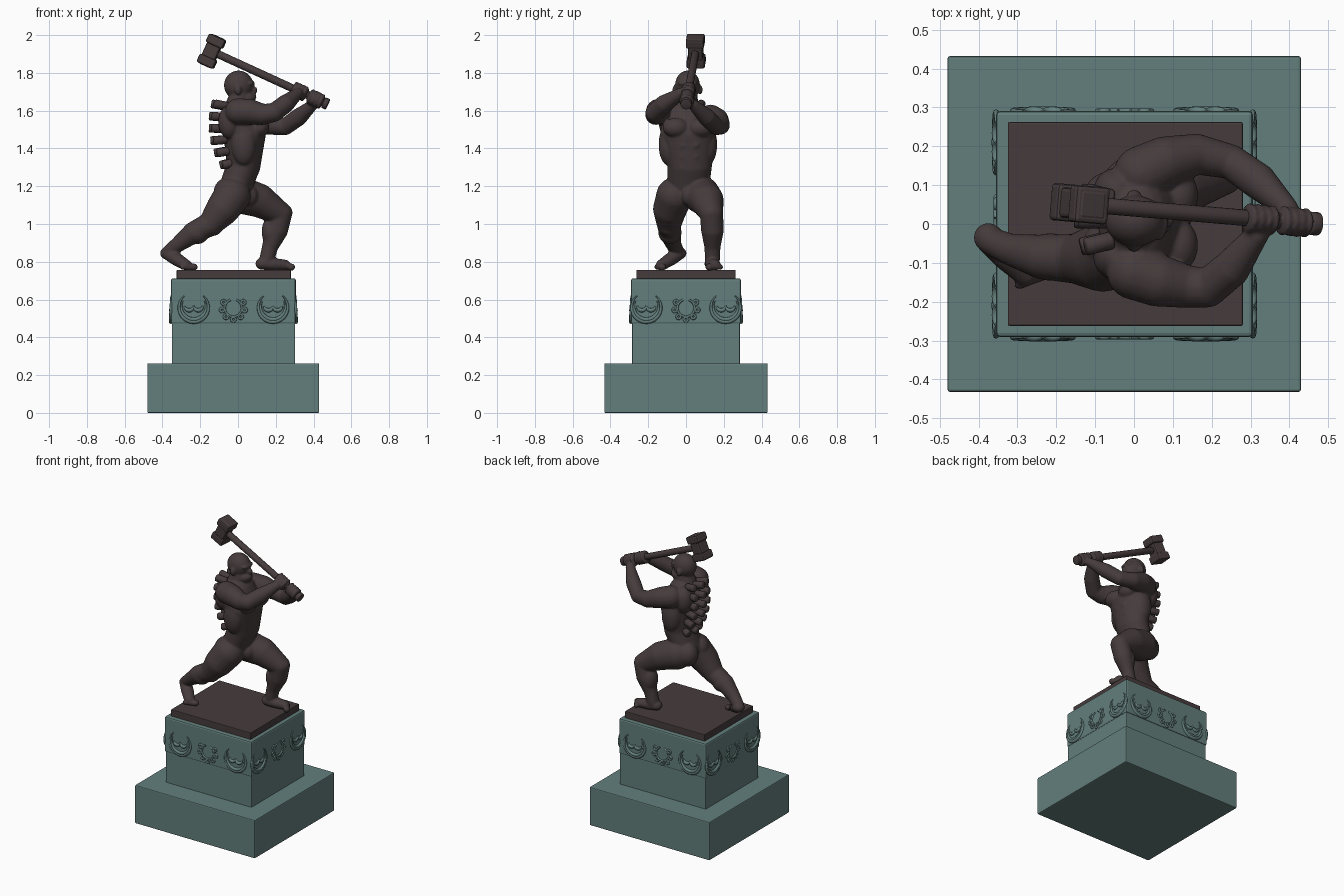
import bpy, bmesh, math
from mathutils import Vector, Matrix

cube = bpy.data.objects.get("Cube")
if cube:
    bpy.data.objects.remove(cube)


def material(name, rgb):
    m = bpy.data.materials.new(name)
    m.use_nodes = True
    m.diffuse_color = (*rgb, 1)
    m.node_tree.nodes["Principled BSDF"].inputs["Base Color"].default_value = (*rgb, 1)
    return m


STONE = material("green stone", (0.125, 0.212, 0.202))
BRONZE = material("dark bronze", (0.061, 0.044, 0.045))


def make(name, bm, mat, bevel=0.0, smooth=False):
    mesh = bpy.data.meshes.new(name)
    bm.to_mesh(mesh)
    bm.free()
    ob = bpy.data.objects.new(name, mesh)
    bpy.context.collection.objects.link(ob)
    mesh.materials.append(mat)
    for p in mesh.polygons:
        p.use_smooth = smooth
    if bevel:
        b = ob.modifiers.new("bevel", 'BEVEL')
        b.width, b.segments = bevel, 2
    return ob


def block(name, x, y, z, mat, bevel):
    """Box from (min, max) ranges; y is a half width."""
    bm = bmesh.new()
    size = Matrix.Diagonal((x[1] - x[0], 2 * y, z[1] - z[0], 1))
    mid = Matrix.Translation((sum(x) / 2, 0, sum(z) / 2))
    bmesh.ops.create_cube(bm, size=1, matrix=mid @ size)
    return make(name, bm, mat, bevel)


# Stepped pedestal
block("base_step", (-0.48, 0.43), 0.432, (0, 0.262), STONE, 0.006)
block("pedestal_shaft", (-0.35, 0.302), 0.286, (0.25, 0.48), STONE, 0.005)
block("pedestal_frieze", (-0.355, 0.306), 0.291, (0.47, 0.712), STONE, 0.01)
block("bronze_plate", (-0.325, 0.28), 0.262, (0.70, 0.757), BRONZE, 0.004)

# Carved frieze: crescents with a leaf, and a wreath between them, on four sides
relief = bpy.data.curves.new("frieze_relief", 'CURVE')
relief.dimensions = '3D'
relief.bevel_depth, relief.bevel_resolution = 0.009, 2
relief.use_fill_caps = True
relief.materials.append(STONE)
CENTRE = Vector((-0.0245, 0, 0.555))


def arc(turn, dist, u, v, r, start, end, taper=True):
    s = relief.splines.new('POLY')
    n = 18
    s.points.add(n)
    for i, p in enumerate(s.points):
        t = i / n
        a = math.radians(start + (end - start) * t)
        pos = turn @ Vector((u + r * math.cos(a), -dist, v + r * math.sin(a))) + CENTRE
        p.co = (*pos, 1)
        p.radius = 0.35 + 0.9 * math.sin(math.pi * t) if taper else 0.7
        s.use_smooth = True


for side in range(4):
    turn = Matrix.Rotation(side * math.pi / 2, 3, 'Z')
    dist = 0.291 if side % 2 == 0 else 0.3305
    for u in (-0.21, 0.21):
        arc(turn, dist, u, 0.005, 0.078, 130, 410)
        arc(turn, dist, u, 0.005, 0.066, 150, 390)
        for k in (-1, 1):
            arc(turn, dist, u + k * 0.024, 0.012, 0.024, 180, 360)
    arc(turn, dist, 0, 0, 0.046, 110, 430, False)
    for k in range(7):
        a = math.radians(150 + 40 * k)
        arc(turn, dist, 0.06 * math.cos(a), 0.06 * math.sin(a), 0.011, 0, 360, False)
bpy.context.collection.objects.link(bpy.data.objects.new("frieze_relief", relief))


# Sculpted body: overlapping rounded masses fused into one skin
body = bmesh.new()


def ball(c, size, rot=None):
    size = (size,) * 3 if isinstance(size, float) else size
    m = Matrix.Translation(c) @ (rot or Matrix()) @ Matrix.Diagonal((*size, 1))
    bmesh.ops.create_icosphere(body, subdivisions=3, radius=1, matrix=m)


def limb(points, scale=(1, 1, 1), steps=7):
    """Rounded mass swept through points of x, y, z, radius."""
    for a, b in zip(points, points[1:]):
        a, b = Vector(a), Vector(b)
        for i in range(steps + 1):
            p = a.lerp(b, i / steps)
            ball(p[:3], tuple(p[3] * s for s in scale))


# Torso
limb([(-0.02, 0.01, 1.18, 0.085), (0.03, 0.02, 1.31, 0.09),
      (0.035, 0.01, 1.47, 0.112), (0.005, 0, 1.56, 0.098)], (1, 1.32, 1))
limb([(-0.01, 0, 1.58, 0.075), (0.01, 0.005, 1.68, 0.055)])
for k in (-1, 1):
    ball((0.115, 0.01 + k * 0.065, 1.51), (0.05, 0.068, 0.052))      # chest muscle
    ball((-0.06, 0.01 + k * 0.06, 1.165), (0.07, 0.066, 0.08))       # buttock
    ball((-0.045, k * 0.085, 1.54), (0.06, 0.06, 0.09))              # shoulder blade
    ball((0.03, 0.01 + k * 0.105, 1.42), (0.065, 0.05, 0.11))        # flank
    for row in range(3):
        ball((0.118 - 0.012 * row, 0.018 + k * 0.03, 1.42 - 0.06 * row), (0.022, 0.028, 0.027))
ball((0.055, 0.015, 1.15), (0.05, 0.04, 0.055))

# Head: skull, brow, nose, muzzle, jaw and ears
ball((0.003, 0.008, 1.735), (0.078, 0.066, 0.078))
ball((0.045, 0.008, 1.665), (0.048, 0.05, 0.04))
ball((0.063, 0.008, 1.745), (0.026, 0.052, 0.016))
ball((0.085, 0.008, 1.708), (0.019, 0.016, 0.02))
ball((0.072, 0.008, 1.672), (0.026, 0.036, 0.018))
for k in (-1, 1):
    ball((0.0, 0.008 + k * 0.068, 1.71), (0.018, 0.012, 0.026))

# Arms, raised forward to a two-handed grip
limb([(0.0, -0.125, 1.595, 0.07), (0.06, -0.145, 1.595, 0.068), (0.13, -0.16, 1.58, 0.056),
      (0.19, -0.165, 1.59, 0.05), (0.25, -0.115, 1.635, 0.049), (0.315, -0.03, 1.69, 0.031)])
limb([(0.02, 0.13, 1.56, 0.072), (0.08, 0.16, 1.55, 0.066), (0.16, 0.18, 1.525, 0.053),
      (0.25, 0.16, 1.515, 0.045), (0.32, 0.11, 1.565, 0.047), (0.395, 0.04, 1.63, 0.029)])

# Legs: left bent in front, right stretched behind
limb([(0.01, 0.08, 1.155, 0.1), (0.11, 0.11, 1.125, 0.09), (0.225, 0.135, 1.055, 0.062),
      (0.205, 0.14, 0.97, 0.061), (0.17, 0.14, 0.88, 0.043), (0.152, 0.14, 0.81, 0.04)])
ball((0.175, 0.14, 0.96), (0.05, 0.055, 0.08))
ball((0.255, 0.135, 1.06), (0.034, 0.038, 0.04))
limb([(-0.03, -0.06, 1.15, 0.098), (-0.08, -0.085, 1.08, 0.09), (-0.145, -0.09, 1.0, 0.065),
      (-0.235, -0.085, 0.955, 0.058), (-0.32, -0.065, 0.89, 0.041), (-0.365, -0.045, 0.855, 0.036)])
ball((-0.215, -0.085, 0.955), 0.062)
ball((-0.13, -0.095, 0.985), 0.048)


def foot(heel, front, spread):
    """Foot from heel to ball, with five toes fanned across the front."""
    heel, front = Vector(heel), Vector(front)
    limb([(*heel, 0.038), (*heel.lerp(front, 0.5), 0.04), (*front, 0.034)], (1, 1, 0.85))
    ahead = (front - heel)
    ahead.z = 0
    ahead.normalize()
    across = Vector((-ahead.y, ahead.x, 0))
    for i in range(5):
        toe = front + across * spread * (i - 2) * 0.016 + ahead * (0.034 - 0.006 * i)
        toe.z = 0.772
        ball(toe, 0.02 - 0.0015 * i)


foot((0.13, 0.135, 0.79), (0.245, 0.15, 0.783), 1)
foot((-0.375, -0.035, 0.845), (-0.28, -0.125, 0.785), -1)

# Hands wrapped round the handle
HEAD, END = Vector((-0.14, 0.052, 1.915)), Vector((0.475, 0.0, 1.633))
axis = (END - HEAD).normalized()
turn = axis.to_track_quat('X', 'Z').to_matrix().to_4x4()
for x in (0.325, 0.412):
    grip = HEAD.lerp(END, (x - HEAD.x) / (END.x - HEAD.x))
    ball(grip, (0.042, 0.036, 0.038), turn)
    for i in range(4):
        ball(grip + axis * (i - 1.5) * 0.021, (0.0125, 0.04, 0.044), turn)

figure = make("figure_body", body, BRONZE, smooth=True)
fuse = figure.modifiers.new("fuse", 'REMESH')
fuse.mode, fuse.voxel_size, fuse.use_smooth_shade = 'VOXEL', 0.0065, True
soft = figure.modifiers.new("soften", 'SMOOTH')
soft.factor, soft.iterations = 0.5, 4


# Studs in three columns down the back
def rod(bm, c, direction, r, depth, sides=16):
    q = Vector(direction).to_track_quat('Z', 'Y').to_matrix().to_4x4()
    bmesh.ops.create_cone(bm, cap_ends=True, segments=sides, radius1=r, radius2=r,
                          depth=depth, matrix=Matrix.Translation(c) @ q)


studs = bmesh.new()
for row in range(6):
    z = 1.32 + 0.062 * row
    for col in (-1, 0, 1):
        x = -0.118 + 1.3 * (z - 1.53) ** 2 + 0.015 * abs(col)
        rod(studs, (x, 0.012 + col * 0.062, z), (-1, col * 0.25, (z - 1.5) * 1.5), 0.023, 0.075)
make("back_studs", studs, BRONZE, 0.007, True)

# Sledgehammer
handle = bmesh.new()
rod(handle, (HEAD + END) / 2, axis, 0.021, (END - HEAD).length)
rod(handle, END - axis * 0.012, axis, 0.03, 0.026)
make("hammer_handle", handle, BRONZE, 0.003, True)

hammer = bmesh.new()
for length, width in ((0.17, 0.078), (0.05, 0.096)):
    for k in ((0,) if length > 0.1 else (-1, 1)):
        shift = Matrix.Translation((0, 0, k * 0.058))
        bmesh.ops.create_cube(hammer, size=1, matrix=Matrix.Translation(HEAD) @ turn @ shift
                              @ Matrix.Diagonal((width, width, length, 1)))
make("hammer_head", hammer, BRONZE, 0.01)
